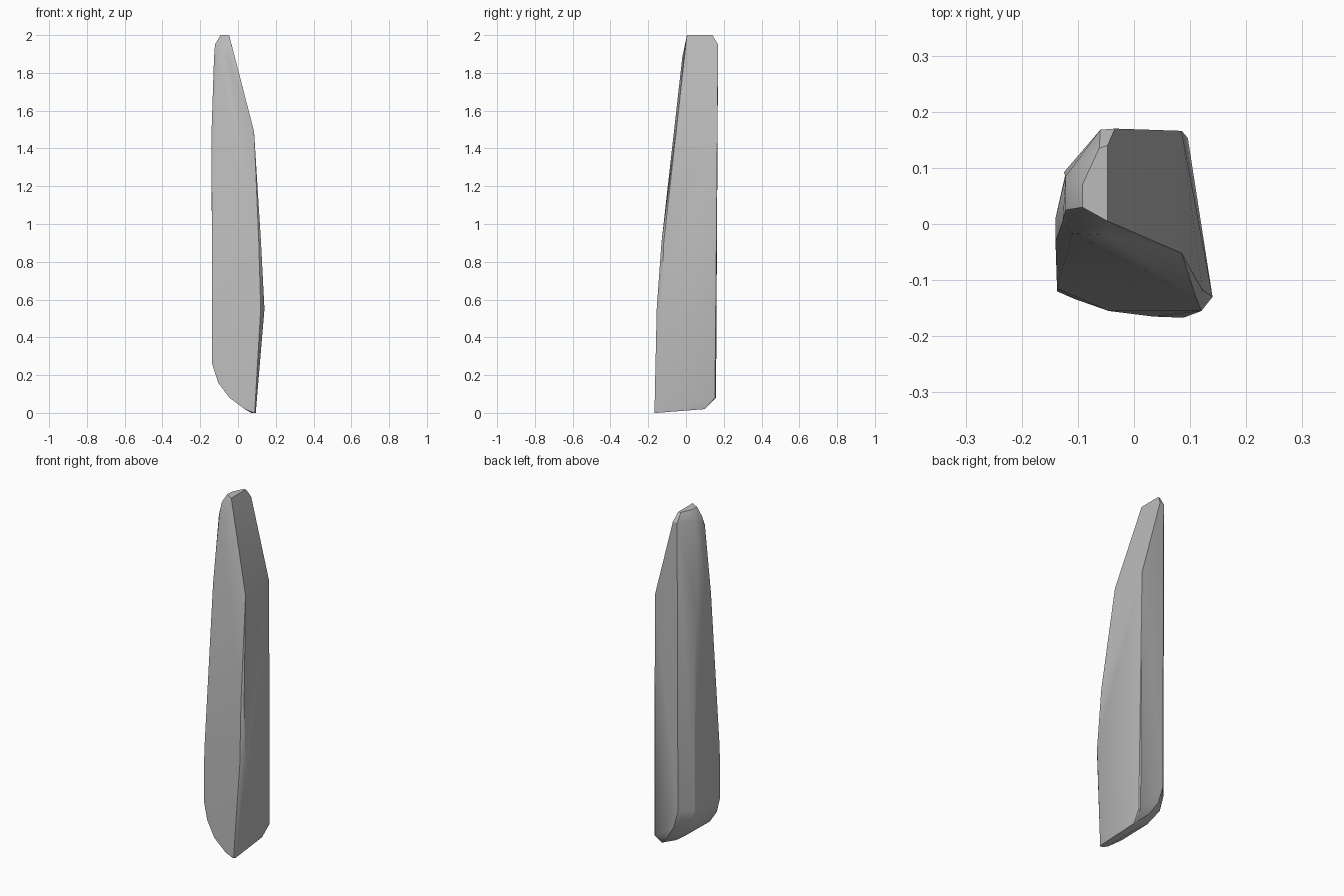
import bpy, bmesh

# Outline corners of the shard at each height: z -> (x, y) points
LEVELS = {
    2.00: [(-0.047, 0.005), (-0.047, 0.14), (-0.062, 0.135), (-0.092, 0.07), (-0.092, 0.03)],
    1.95: [(-0.034, 0.17), (-0.06, 0.168), (-0.122, 0.085), (-0.122, 0.025)],
    1.88: [(-0.05, -0.02), (-0.11, -0.017), (-0.127, 0.005)],
    1.49: [(0.085, -0.052), (0.085, 0.166), (-0.14, 0.01), (-0.14, -0.03), (-0.125, 0.092)],
    0.90: [(0.122, -0.118), (0.11, -0.13)],
    0.55: [(0.14, -0.13), (0.12, -0.155), (-0.137, -0.115)],
    0.26: [(-0.137, -0.12), (-0.137, 0.01), (-0.122, 0.09), (-0.06, 0.16)],
    0.16: [(-0.105, -0.134), (-0.105, 0.03), (-0.09, 0.10), (-0.03, 0.158)],
    0.08: [(-0.045, -0.155), (-0.04, 0.06), (0.02, 0.145), (0.088, 0.158), (0.096, 0.153)],
    0.02: [(0.035, -0.165), (0.04, 0.03), (0.085, 0.10)],
    0.00: [(0.088, -0.167), (0.094, -0.155), (0.07, -0.16)],
}

# Faceted stone shard: convex skin over the outline corners
bm = bmesh.new()
for z, corners in LEVELS.items():
    for x, y in corners:
        bm.verts.new((x, y, z))
hull = bmesh.ops.convex_hull(bm, input=bm.verts)
loose = [v for v in bm.verts if not v.link_faces]
bmesh.ops.delete(bm, geom=loose, context='VERTS')
bmesh.ops.dissolve_limit(bm, angle_limit=0.02, verts=bm.verts, edges=bm.edges)
bmesh.ops.recalc_face_normals(bm, faces=bm.faces)

mesh = bpy.data.meshes.new("stone_shard")
bm.to_mesh(mesh)
bm.free()
shard = bpy.data.objects.new("stone_shard", mesh)
bpy.context.collection.objects.link(shard)

# Plain grey stone
stone = bpy.data.materials.new("grey_stone")
stone.diffuse_color = (0.5, 0.5, 0.5, 1)
mesh.materials.append(stone)

# Soften the shallow facets, keep strong edges crisp
bpy.context.view_layer.objects.active = shard
shard.select_set(True)
bpy.ops.object.shade_smooth_by_angle(angle=0.5)
